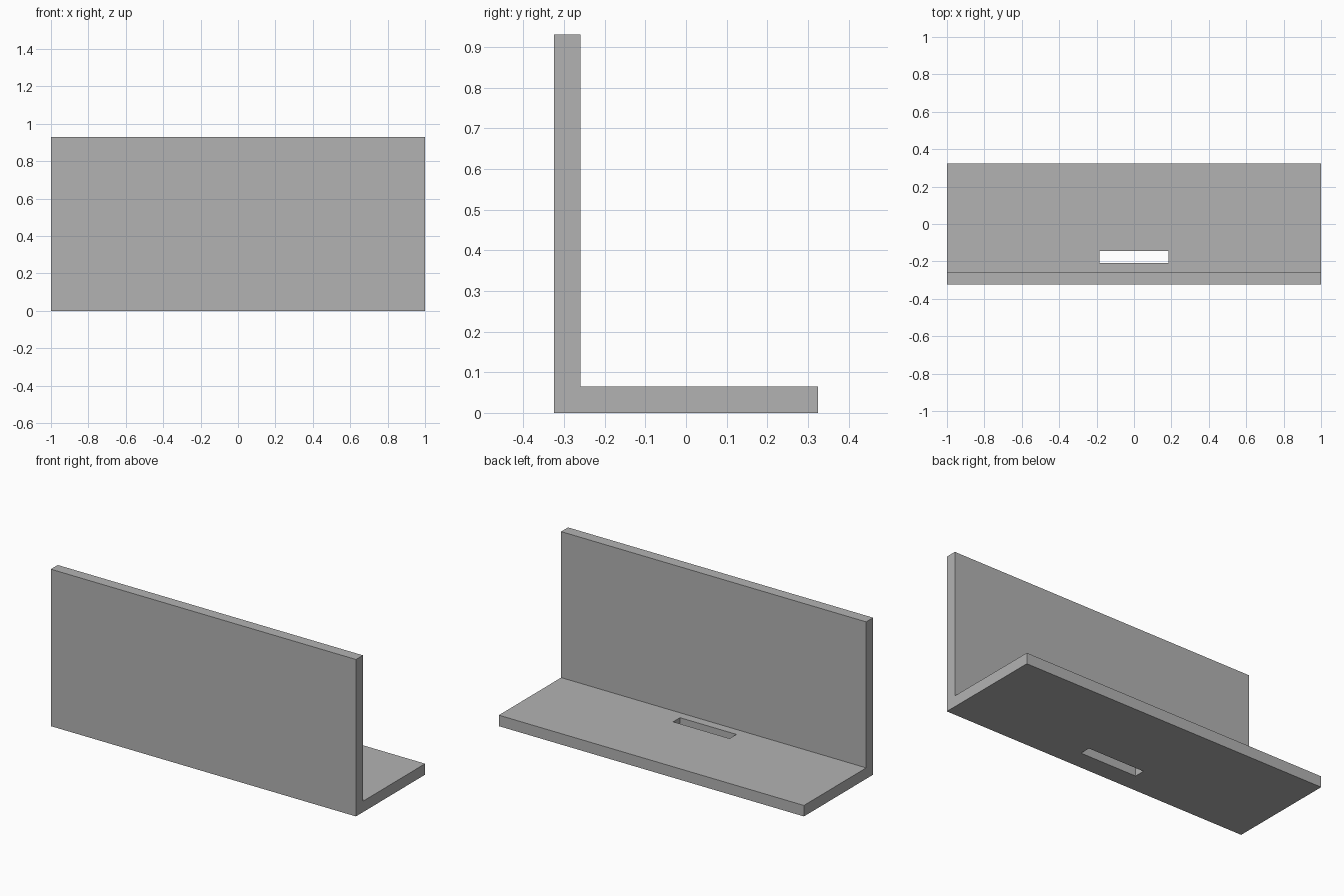
import bpy
import bmesh
from mathutils import Vector

default = bpy.data.objects.get("Cube")
if default:
    bpy.data.objects.remove(default, do_unlink=True)

# Overall dimensions
HALF_LENGTH = 1.0
HALF_DEPTH = 0.324
HEIGHT = 0.93
THICK = 0.065

grey = bpy.data.materials.new("plain grey")
grey.use_nodes = True
colour = (0.45, 0.45, 0.45, 1)
grey.diffuse_color = colour
grey.node_tree.nodes["Principled BSDF"].inputs["Base Color"].default_value = colour


def extrude_profile(name, profile, half_length):
    """Extrude a (y, z) outline along x, centred on x = 0."""
    bm = bmesh.new()
    face = bm.faces.new([bm.verts.new((-half_length, y, z)) for y, z in profile])
    result = bmesh.ops.extrude_face_region(bm, geom=[face])
    moved = [v for v in result["geom"] if isinstance(v, bmesh.types.BMVert)]
    bmesh.ops.translate(bm, verts=moved, vec=Vector((2 * half_length, 0, 0)))
    bmesh.ops.recalc_face_normals(bm, faces=bm.faces)
    mesh = bpy.data.meshes.new(name)
    bm.to_mesh(mesh)
    bm.free()
    mesh.materials.append(grey)
    obj = bpy.data.objects.new(name, mesh)
    bpy.context.collection.objects.link(obj)
    return obj


# L-shaped bracket: upright front wall and flat base in one piece
inner = THICK - HALF_DEPTH
bracket = extrude_profile("angle_bracket", [
    (-HALF_DEPTH, 0), (HALF_DEPTH, 0), (HALF_DEPTH, THICK),
    (inner, THICK), (inner, HEIGHT), (-HALF_DEPTH, HEIGHT)], HALF_LENGTH)

# Rectangular slot through the base, just behind the wall
slot_front, slot_back = -0.208, -0.144
cutter = extrude_profile("slot_cutter", [
    (slot_front, -THICK), (slot_back, -THICK),
    (slot_back, 2 * THICK), (slot_front, 2 * THICK)], 0.185)
cutter.hide_render = True

slot = bracket.modifiers.new("slot", 'BOOLEAN')
slot.operation = 'DIFFERENCE'
slot.solver = 'EXACT'
slot.object = cutter
bpy.context.view_layer.objects.active = bracket
bpy.ops.object.modifier_apply(modifier=slot.name)
bpy.data.objects.remove(cutter, do_unlink=True)
